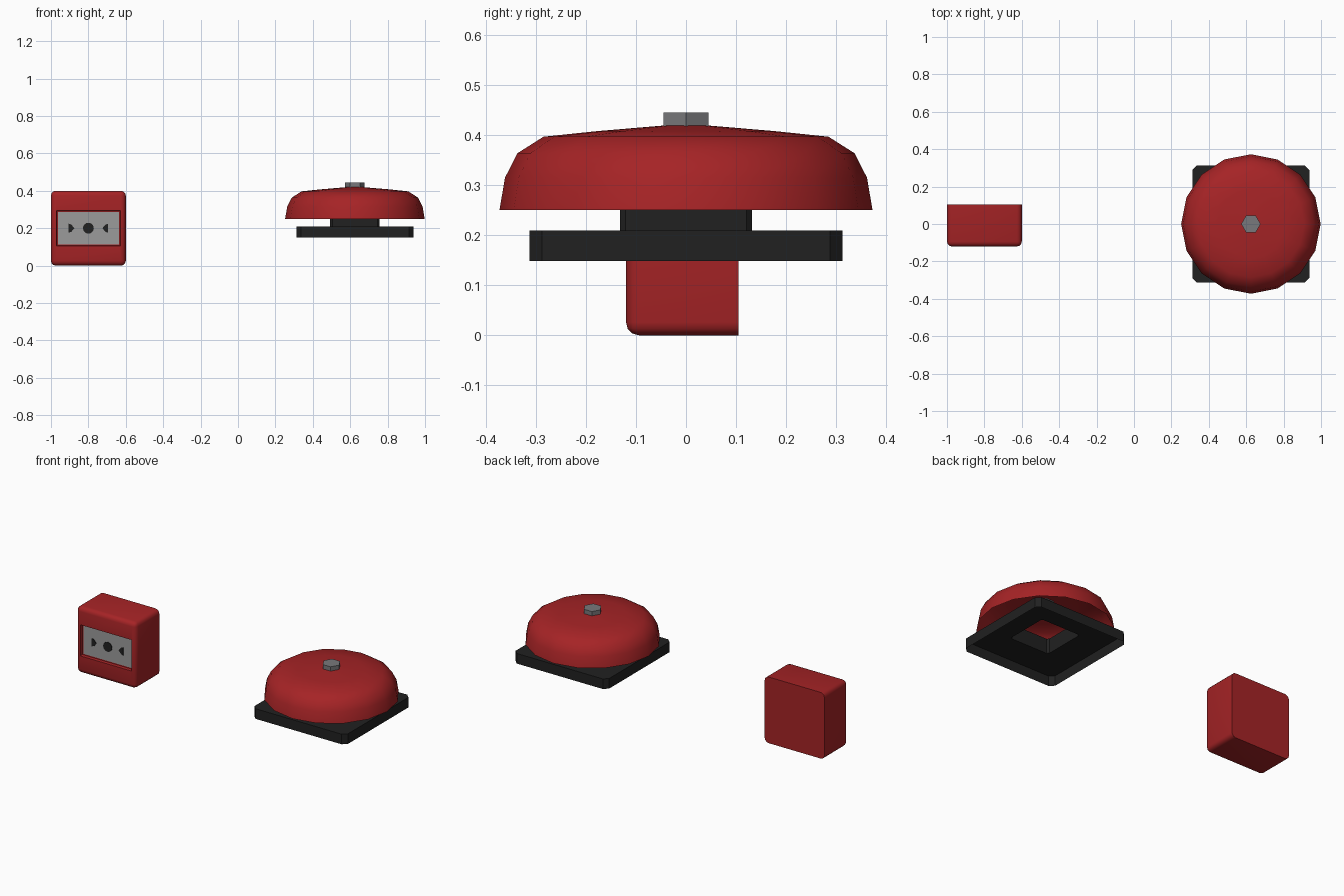
import bpy, bmesh, math
from mathutils import Vector

if "Cube" in bpy.data.objects:
    bpy.data.objects.remove(bpy.data.objects["Cube"])


def mat(name, rgb):
    m = bpy.data.materials.new(name)
    m.diffuse_color = (*rgb, 1)
    m.use_nodes = True
    m.node_tree.nodes["Principled BSDF"].inputs["Base Color"].default_value = m.diffuse_color
    return m


RED = mat("bell red", (0.38, 0.017, 0.019))
BLACK = mat("base black", (0.015, 0.015, 0.015))
SILVER = mat("nut grey", (0.19, 0.19, 0.20))
PALE = mat("panel grey", (0.33, 0.33, 0.33))


def finish(name, bm, mats, smooth=False):
    me = bpy.data.meshes.new(name)
    bm.to_mesh(me)
    bm.free()
    ob = bpy.data.objects.new(name, me)
    bpy.context.collection.objects.link(ob)
    for m in mats:
        me.materials.append(m)
    if smooth:
        bpy.ops.object.select_all(action='DESELECT')
        ob.select_set(True)
        bpy.context.view_layer.objects.active = ob
        bpy.ops.object.shade_smooth_by_angle(angle=math.radians(40))
    return ob


def prism(name, pts, depth, material):
    """Closed outline of 3D points pushed along a vector."""
    bm = bmesh.new()
    f = bm.faces.new([bm.verts.new(p) for p in pts])
    r = bmesh.ops.extrude_face_region(bm, geom=[f], use_keep_orig=True)
    bmesh.ops.translate(bm, vec=depth, verts=[v for v in r['geom'] if isinstance(v, bmesh.types.BMVert)])
    bmesh.ops.recalc_face_normals(bm, faces=bm.faces)
    return finish(name, bm, [material])


def ring(n, r, cx, cy, z):
    return [(cx + r * math.cos(2 * math.pi * i / n), cy + r * math.sin(2 * math.pi * i / n), z) for i in range(n)]


# Call point box: rounded except around the flat back
CX, CZ, FRONT, BACK = -0.8, 0.2, -0.12, 0.105
bm = bmesh.new()
bmesh.ops.create_cube(bm, size=1)
for v in bm.verts:
    v.co = (CX + v.co.x * 0.4, BACK if v.co.y > 0 else FRONT, CZ + v.co.z * 0.4)
edges = [e for e in bm.edges if not all(v.co.y > 0 for v in e.verts)]
bmesh.ops.bevel(bm, geom=edges, offset=0.026, segments=3, profile=0.5, affect='EDGES')
bm.normal_update()
face = max((f for f in bm.faces if f.normal.y < -0.99), key=lambda f: f.calc_area())


def inset_to(hx, hz, y):
    bmesh.ops.inset_region(bm, faces=[face], thickness=0.002)
    for v in face.verts:
        v.co = (CX + math.copysign(hx, v.co.x - CX), y, CZ + math.copysign(hz, v.co.z - CZ))


# Window recess, its red floor and the pale panel
inset_to(0.171, 0.094, FRONT)
inset_to(0.169, 0.092, FRONT + 0.018)
inset_to(0.163, 0.086, FRONT + 0.018)
face.material_index = 1
bm.normal_update()
finish("call_point_box", bm, [RED, PALE], smooth=True)

# Panel marks: a dot with an arrow on each side pointing at it
PY = FRONT + 0.019
prism("panel_dot", [(CX + x, PY, CZ + y) for x, y, _ in ring(16, 0.029, 0, 0, 0)], Vector((0, -0.004, 0)), BLACK)
for s, side in ((-1, "left"), (1, "right")):
    pts = [(0.105, 0.024), (0.092, 0.020), (0.075, 0), (0.092, -0.020), (0.105, -0.024)]
    prism("panel_arrow_" + side, [(CX + s * x, PY, CZ + z) for x, z in pts], Vector((0, -0.004, 0)), BLACK)

# Bell dome: open 16-sided shell
BX = 0.625
bm = bmesh.new()
profile = [(0.373, 0.25), (0.362, 0.315), (0.337, 0.364), (0.285, 0.397), (0.18, 0.408), (0.05, 0.419)]
rows = [[bm.verts.new(p) for p in ring(16, r, BX, 0, z)] for r, z in profile]
for a, b in zip(rows, rows[1:]):
    for i in range(16):
        j = (i + 1) % 16
        bm.faces.new((a[i], a[j], b[j], b[i]))
bm.faces.new(rows[-1])
bmesh.ops.recalc_face_normals(bm, faces=bm.faces)
bm.normal_update()
if rows[-1][0].normal.z < 0:
    bmesh.ops.reverse_faces(bm, faces=bm.faces)
finish("bell_dome", bm, [RED], smooth=True)

# Hexagonal nut
prism("bell_nut", ring(6, 0.052, BX, 0, 0.415), Vector((0, 0, 0.03)), SILVER)


# Base: hollow plate with a square tube neck, all open underneath
def square(h, c, z):
    q = [(h, c - h), (h, h - c), (h - c, h), (c - h, h), (-h, h - c), (-h, c - h), (c - h, -h), (h - c, -h)]
    return [bm.verts.new((BX + x, y, z)) for x, y in q]


bm = bmesh.new()
rows = [square(0.313, 0.025, 0.149), square(0.313, 0.025, 0.21), square(0.132, 0.011, 0.21), square(0.132, 0.011, 0.30)]
for a, b in zip(rows, rows[1:]):
    for i in range(8):
        j = (i + 1) % 8
        bm.faces.new((a[i], a[j], b[j], b[i]))
bm.normal_update()
finish("bell_base", bm, [BLACK])
